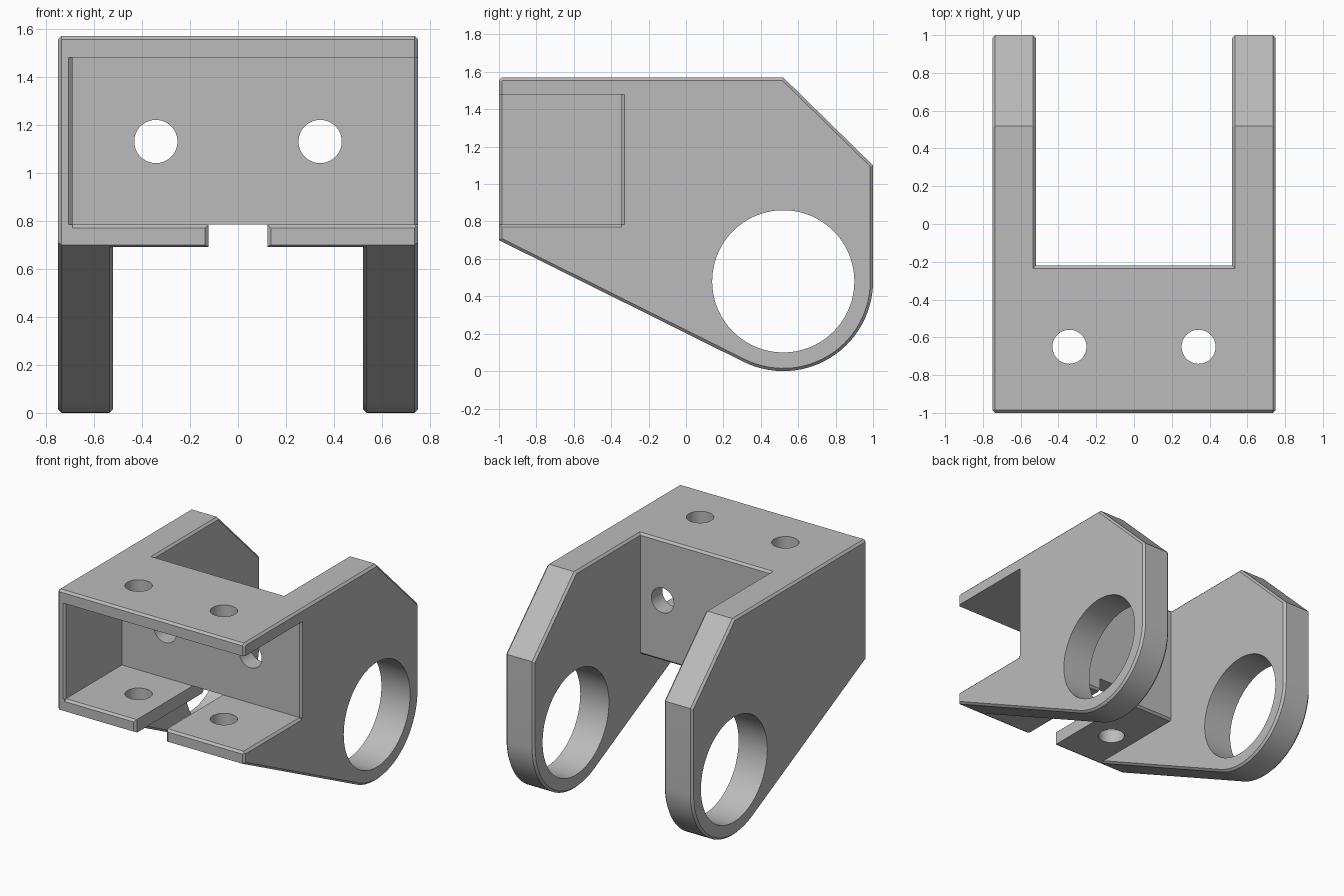
import bpy, bmesh
from math import atan2, acos, hypot, cos, sin, pi, radians

cube = bpy.data.objects.get("Cube")
if cube:
    bpy.data.objects.remove(cube, do_unlink=True)

CH = 0.015           # chamfer size
TOP, BOTTOM = 1.57, 0.69
FLOOR, CEILING = 0.785, 1.48
BACK = -0.345        # pocket back face
PIVOT = (0.52, 0.48)
R = 0.48

# Maps (u, v, along) to xyz for each extrusion axis
PLACE = {
    "x": lambda u, v, t: (t, u, v),
    "y": lambda u, v, t: (u, t, v),
    "z": lambda u, v, t: (u, v, t),
}


def prism(name, axis, points, start, end, chamfer=0):
    """Extrude a closed outline along an axis, optionally chamfering both ends."""
    bm = bmesh.new()
    rings = [[bm.verts.new(PLACE[axis](u, v, t)) for u, v in points]
             for t in (start, end)]
    caps = [bm.faces.new(ring) for ring in rings]
    n = len(points)
    for i in range(n):
        j = (i + 1) % n
        bm.faces.new((rings[0][i], rings[0][j], rings[1][j], rings[1][i]))
    bmesh.ops.recalc_face_normals(bm, faces=bm.faces[:])
    if chamfer:
        rim = [e for cap in caps for e in cap.edges]
        bmesh.ops.bevel(bm, geom=rim, offset=chamfer, segments=1,
                        affect="EDGES", clamp_overlap=True)
    mesh = bpy.data.meshes.new(name)
    bm.to_mesh(mesh)
    bm.free()
    obj = bpy.data.objects.new(name, mesh)
    bpy.context.collection.objects.link(obj)
    return obj


def rect(u0, u1, v0, v1):
    return [(u0, v0), (u1, v0), (u1, v1), (u0, v1)]


def circle(u, v, r, n=64):
    return [(u + r * cos(2 * pi * i / n), v + r * sin(2 * pi * i / n))
            for i in range(n)]


def diamond(u, v):
    return [(u - CH, v), (u, v - CH), (u + CH, v), (u, v + CH)]


def combine(target, tool, operation):
    mod = target.modifiers.new(operation.title(), "BOOLEAN")
    mod.operation = operation
    mod.solver = "EXACT"
    mod.object = tool
    bpy.context.view_layer.objects.active = target
    bpy.ops.object.modifier_apply(modifier=mod.name)
    bpy.data.objects.remove(tool, do_unlink=True)


# Main block between the arms
bracket = prism("clevis_bracket", "x", [
    (-1, 0.70), (-0.98, BOTTOM), (-0.22 - CH, BOTTOM), (-0.22, BOTTOM + CH),
    (-0.22, TOP - CH), (-0.22 - CH, TOP), (-1 + CH, TOP), (-1, TOP - CH)],
    -0.7, 0.7)

# Arm outline: slope tangent to the rounded end, then the clipped top corner
du, dv = -1 - PIVOT[0], 0.70 - PIVOT[1]
tangent = atan2(dv, du) + acos(R / hypot(du, dv))
STEPS = 28
arm_outline = [(-1, 0.70)]
for i in range(STEPS + 1):
    a = tangent + (2 * pi - tangent) * i / STEPS
    arm_outline.append((PIVOT[0] + R * cos(a), PIVOT[1] + R * sin(a)))
arm_outline += [(1, 1.1), (PIVOT[0], TOP), (-1 + CH, TOP), (-1, TOP - CH)]

for name, x0, x1 in (("right_arm", -0.75, -0.52), ("left_arm", 0.52, 0.75)):
    arm = prism(name, "x", arm_outline, x0, x1, CH)
    combine(bracket, arm, "UNION")

# Pocket open to the front and one side, and the notch in the lower flange
NOTCH = 0.122
cutters = [
    prism("pocket", "z", rect(-0.69, 1, -1.2, BACK), FLOOR, CEILING),
    prism("notch", "y", rect(-NOTCH, NOTCH, 0.6, FLOOR), -1.2, 0),
    # Chamfers around the pocket opening
    prism("floor_front_edge", "x", diamond(-1, FLOOR), -0.69, 0.9),
    prism("floor_side_edge", "y", diamond(0.75, FLOOR), -1.1, BACK),
    prism("wall_front_edge", "z", diamond(-0.69, -1), FLOOR, CEILING),
    prism("wall_side_edge", "z", diamond(0.75, BACK), FLOOR, CEILING),
    # Pivot bore through both arms
    prism("pivot_bore", "x", circle(*PIVOT, 0.38, 96), -1, 1),
]
# Screw holes and notch corners, mirrored left and right
for side in (-1, 1):
    cutters += [
        prism("flange_hole", "z", circle(side * 0.342, -0.65, 0.09), 0.5, 1.8),
        prism("wall_hole", "y", circle(side * 0.342, 1.13, 0.09), -0.6, 0),
        prism("notch_edge", "z", diamond(side * NOTCH, -1), 0.6, FLOOR),
    ]
for cutter in cutters:
    combine(bracket, cutter, "DIFFERENCE")

# Plain grey finish
grey = bpy.data.materials.new("plain_grey")
grey.use_nodes = True
colour = (0.5, 0.5, 0.5, 1)
grey.diffuse_color = colour
grey.node_tree.nodes["Principled BSDF"].inputs["Base Color"].default_value = colour
bracket.data.materials.clear()
bracket.data.materials.append(grey)

bpy.ops.object.select_all(action="DESELECT")
bracket.select_set(True)
bpy.context.view_layer.objects.active = bracket
bpy.ops.object.shade_smooth_by_angle(angle=radians(20))
